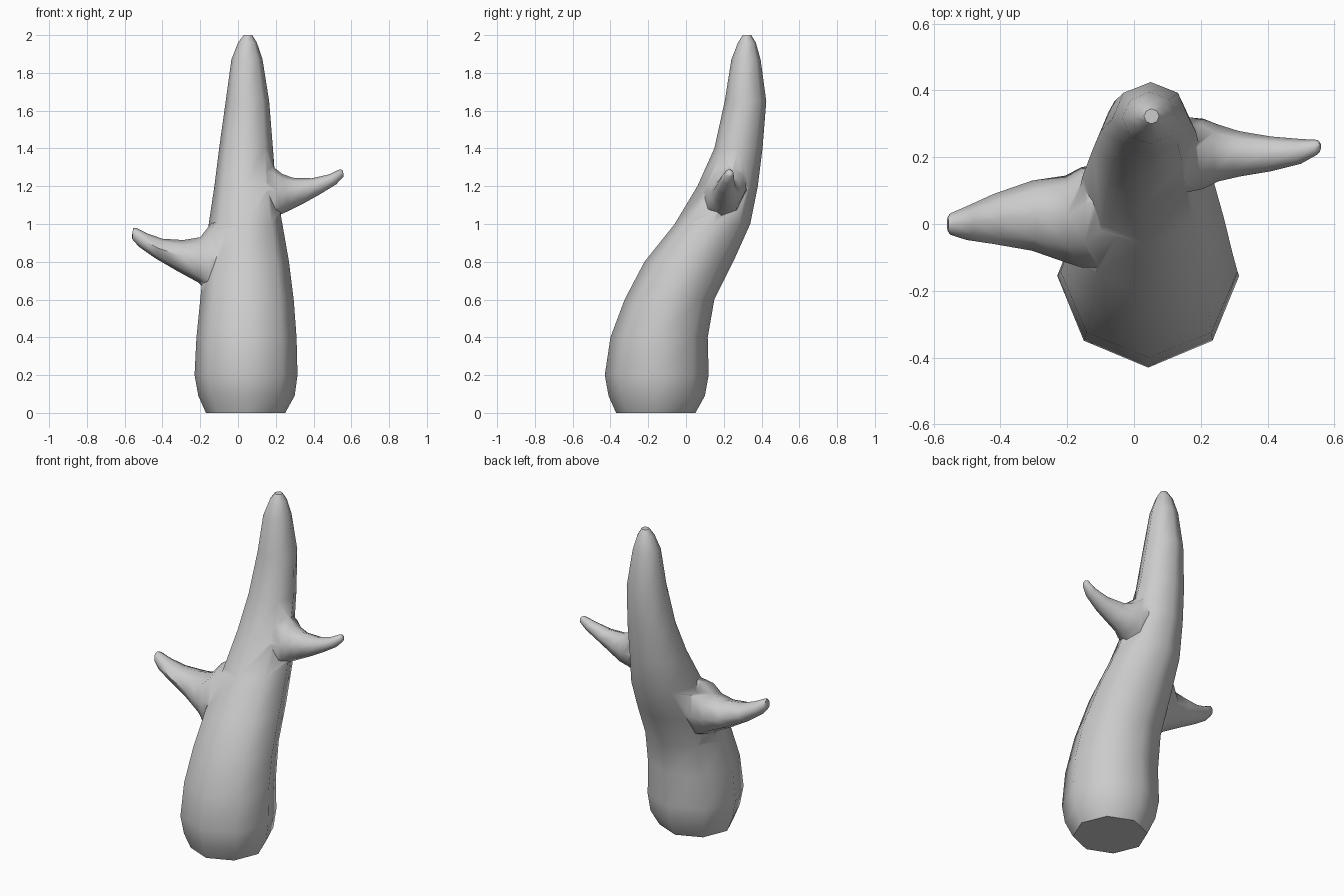
import bpy, bmesh, math
from mathutils import Vector


def loft(name, rings, sides=8):
    """Skin a closed tube through rings given as (centre, half axis a, half axis b)."""
    bm = bmesh.new()
    loops = []
    for c, a, b in rings:
        loops.append([bm.verts.new(c + a * math.cos(2 * math.pi * i / sides)
                                   + b * math.sin(2 * math.pi * i / sides))
                      for i in range(sides)])
    for lo, hi in zip(loops, loops[1:]):
        for i in range(sides):
            j = (i + 1) % sides
            bm.faces.new((lo[i], lo[j], hi[j], hi[i]))
    bm.faces.new(loops[0][::-1])
    bm.faces.new(loops[-1])
    bmesh.ops.recalc_face_normals(bm, faces=bm.faces)
    mesh = bpy.data.meshes.new(name)
    bm.to_mesh(mesh)
    bm.free()
    ob = bpy.data.objects.new(name, mesh)
    bpy.context.collection.objects.link(ob)
    return ob


def trunk_ring(z, x0, x1, y0, y1):
    return (Vector(((x0 + x1) / 2, (y0 + y1) / 2, z)),
            Vector(((x1 - x0) / 2, 0, 0)), Vector((0, (y1 - y0) / 2, 0)))


def branch_ring(top, bottom, half_width):
    t, b = Vector(top), Vector(bottom)
    return (t + b) / 2, (t - b) / 2, Vector((0, half_width, 0))


# Leaning, tapering trunk: z, x range, y range
trunk = loft("trunk", [trunk_ring(*r) for r in (
    (0.00, -0.17, 0.25, -0.37, 0.05),
    (0.09, -0.21, 0.30, -0.41, 0.10),
    (0.20, -0.23, 0.315, -0.43, 0.12),
    (0.40, -0.22, 0.31, -0.40, 0.115),
    (0.60, -0.20, 0.295, -0.325, 0.15),
    (0.80, -0.18, 0.27, -0.22, 0.25),
    (1.00, -0.155, 0.235, -0.06, 0.34),
    (1.20, -0.125, 0.20, 0.06, 0.38),
    (1.40, -0.10, 0.185, 0.15, 0.405),
    (1.65, -0.065, 0.165, 0.205, 0.425),
    (1.87, -0.035, 0.13, 0.24, 0.395),
    (1.96, 0.00, 0.10, 0.275, 0.37),
    (2.00, 0.03, 0.075, 0.30, 0.345))])

# Two flared, upturned branches: top point, bottom point, half width
left = loft("left_branch", [branch_ring(*r) for r in (
    ((-0.02, 0.10, 1.05), (-0.06, -0.04, 0.60), 0.16),
    ((-0.145, 0.06, 1.00), (-0.17, -0.02, 0.65), 0.15),
    ((-0.20, 0.03, 0.93), (-0.21, 0.00, 0.69), 0.13),
    ((-0.29, 0.03, 0.915), (-0.32, 0.02, 0.75), 0.105),
    ((-0.40, 0.015, 0.922), (-0.44, 0.015, 0.82), 0.075),
    ((-0.48, 0.005, 0.95), (-0.525, 0.00, 0.88), 0.05),
    ((-0.54, 0.00, 0.98), (-0.56, 0.00, 0.92), 0.032),
    ((-0.555, 0.00, 0.978), (-0.56, 0.00, 0.945), 0.02))])

right = loft("right_branch", [branch_ring(*r) for r in (
    ((0.10, 0.24, 1.36), (0.12, 0.17, 1.00), 0.12),
    ((0.19, 0.23, 1.30), (0.225, 0.19, 1.05), 0.105),
    ((0.235, 0.215, 1.265), (0.27, 0.21, 1.07), 0.085),
    ((0.29, 0.21, 1.245), (0.34, 0.21, 1.105), 0.068),
    ((0.39, 0.21, 1.242), (0.43, 0.21, 1.155), 0.052),
    ((0.48, 0.215, 1.262), (0.52, 0.22, 1.21), 0.037),
    ((0.54, 0.23, 1.29), (0.558, 0.23, 1.25), 0.022),
    ((0.553, 0.232, 1.285), (0.56, 0.232, 1.262), 0.013))])

# Fuse the branches into the trunk
bpy.context.view_layer.objects.active = trunk
trunk.select_set(True)
for branch in (left, right):
    mod = trunk.modifiers.new("fuse", 'BOOLEAN')
    mod.operation = 'UNION'
    mod.solver = 'EXACT'
    mod.object = branch
    bpy.ops.object.modifier_apply(modifier=mod.name)
    bpy.data.objects.remove(branch)

bpy.ops.object.shade_smooth_by_angle(angle=math.radians(55))
trunk.name = "branching_trunk"
